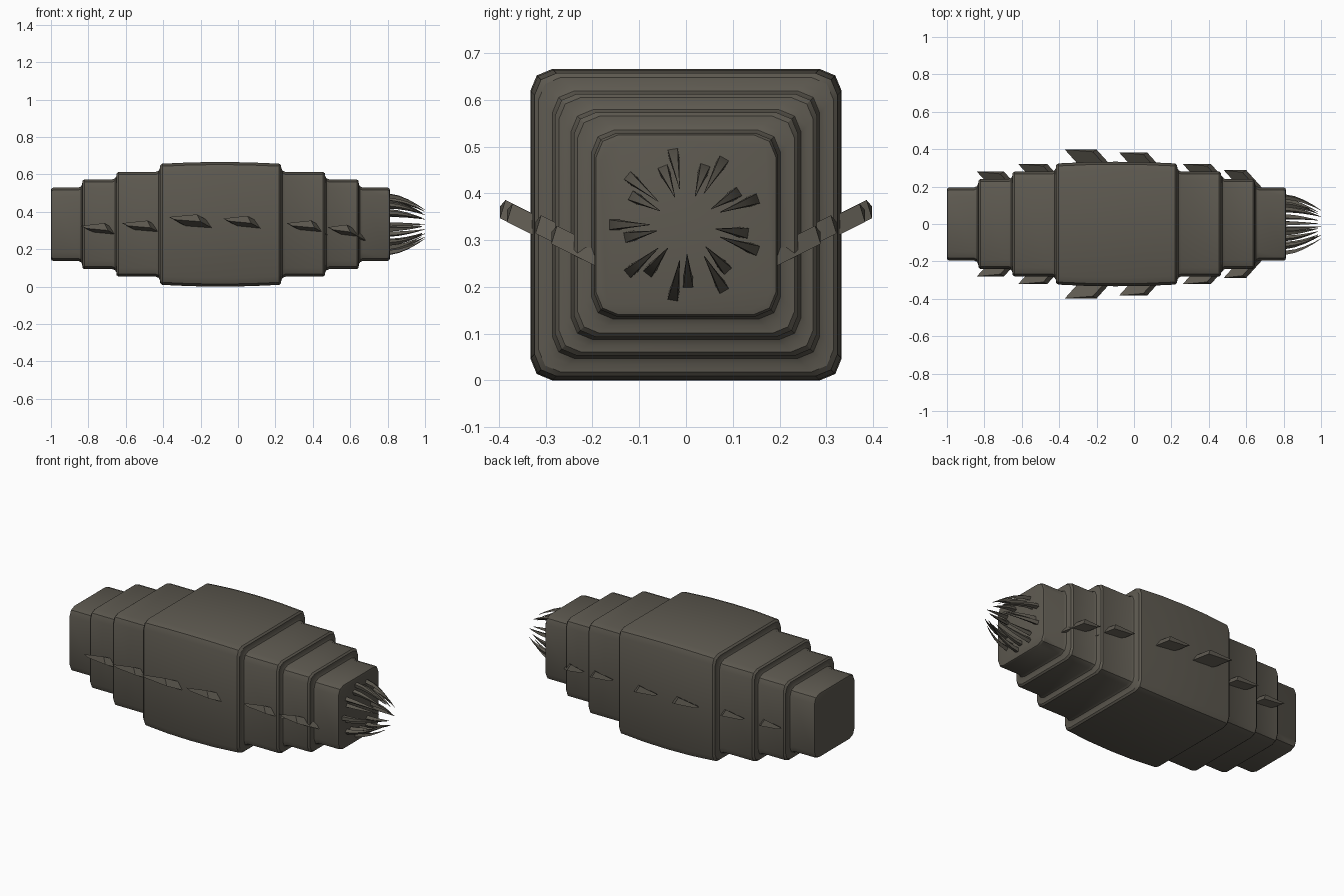
import bpy, bmesh, math
from mathutils import Vector

if "Cube" in bpy.data.objects:
    bpy.data.objects.remove(bpy.data.objects["Cube"])

CZ = 0.333  # height of the long axis

mat = bpy.data.materials.new("dark olive grey")
mat.diffuse_color = (0.11, 0.10, 0.08, 1)
mat.use_nodes = True
mat.node_tree.nodes["Principled BSDF"].inputs["Base Color"].default_value = mat.diffuse_color


def loft(name, groups, smooth=30):
    """Skin each list of equal-length rings, cap both ends, merge in one object."""
    bm = bmesh.new()
    for rings in groups:
        loops = [[bm.verts.new(p) for p in r] for r in rings]
        n = len(loops[0])
        for a, b in zip(loops, loops[1:]):
            for i in range(n):
                j = (i + 1) % n
                bm.faces.new((a[i], a[j], b[j], b[i]))
        bm.faces.new(loops[0][::-1])
        bm.faces.new(loops[-1])
    bmesh.ops.recalc_face_normals(bm, faces=bm.faces)
    me = bpy.data.meshes.new(name)
    bm.to_mesh(me)
    bm.free()
    ob = bpy.data.objects.new(name, me)
    bpy.context.collection.objects.link(ob)
    me.materials.append(mat)
    if smooth:
        bpy.ops.object.select_all(action='DESELECT')
        ob.select_set(True)
        bpy.context.view_layer.objects.active = ob
        bpy.ops.object.shade_smooth_by_angle(angle=math.radians(smooth))
    return ob


def square_ring(x, h, r=0.047):
    """Square of half size h with two-segment rounded corners."""
    pts = []
    for k, (sy, sz) in enumerate([(1, 1), (-1, 1), (-1, -1), (1, -1)]):
        for s in range(3):
            a = math.radians(90 * k + 45 * s)
            pts.append(Vector((x, sy * (h - r) + r * math.cos(a),
                               CZ + sz * (h - r) + r * math.sin(a))))
    return pts


# Stepped body: rings along x, small fillets at every step
profile = [(-1.0, 0.183), (-0.997, 0.192), (-0.988, 0.196), (-0.855, 0.196),
           (-0.84, 0.202), (-0.833, 0.215), (-0.832, 0.232), (-0.822, 0.24),
           (-0.672, 0.24), (-0.657, 0.246), (-0.650, 0.258), (-0.649, 0.272), (-0.639, 0.28),
           (-0.44, 0.28), (-0.425, 0.286), (-0.418, 0.298), (-0.416, 0.315), (-0.405, 0.324),
           (-0.25, 0.331), (-0.1, 0.333), (0.06, 0.331),
           (0.22, 0.324), (0.23, 0.315), (0.232, 0.298), (0.239, 0.286), (0.254, 0.28),
           (0.455, 0.28), (0.465, 0.272), (0.466, 0.258), (0.473, 0.246), (0.488, 0.24),
           (0.635, 0.24), (0.645, 0.232), (0.646, 0.215), (0.653, 0.202), (0.668, 0.196),
           (0.80, 0.196), (0.809, 0.192), (0.812, 0.183)]
loft("segmented_body", [[square_ring(x, h) for x, h in profile]])

# Swept wedge fins: (tip left x, tip right x, tip y, tip z)
fins = [(-0.84, -0.715, 0.28, 0.318), (-0.62, -0.485, 0.322, 0.332),
        (-0.37, -0.22, 0.398, 0.365), (-0.08, 0.05, 0.383, 0.357),
        (0.26, 0.39, 0.322, 0.332), (0.48, 0.58, 0.288, 0.31)]
for side, label in ((-1, "front"), (1, "back")):
    groups = []
    for x0, x1, y, z in fins:
        rings = []
        for d in (0.10, 0):  # buried root, then tip
            dx, dz = 0.9 * d, -0.5 * d
            rings.append([(x0 + dx, side * y, z + dz + 0.007),
                          (x1 + dx, side * (y - 0.012), z + dz + 0.021),
                          (x1 + dx + 0.02, side * y, z + dz - 0.018),
                          (x0 + dx + 0.03, side * y, z + dz - 0.007)])
            rings[-1] = [(px, py - side * d, pz) for px, py, pz in rings[-1]]
        groups.append(rings)
    loft(label + "_fins", groups, 0)

# Mouth bristles: two interleaved rings of nine, curving inwards to points
for name, start, r0, r1, tip in (("outer_bristles", 100, 0.155, 0.078, 1.0),
                                 ("inner_bristles", 112, 0.125, 0.064, 0.985)):
    groups = []
    for k in range(9):
        a = math.radians(start + 40 * k)
        out = Vector((0, math.cos(a), math.sin(a)))
        tan = Vector((0, -math.sin(a), math.cos(a)))
        rings = []
        for t in (0, 0.3, 0.55, 0.8, 1):
            x = 0.80 + (tip - 0.80) * t
            c = Vector((x, 0, CZ)) + out * (r0 - (r0 - r1) * t ** 1.7)
            w = 0.0105 * (1 - t ** 1.4) + 0.0008
            rings.append([c + tan * (w * p) + out * (w * q)
                          for p, q in ((1, 1), (-1, 1), (-1, -1), (1, -1))])
        groups.append(rings)
    loft(name, groups, 30)
